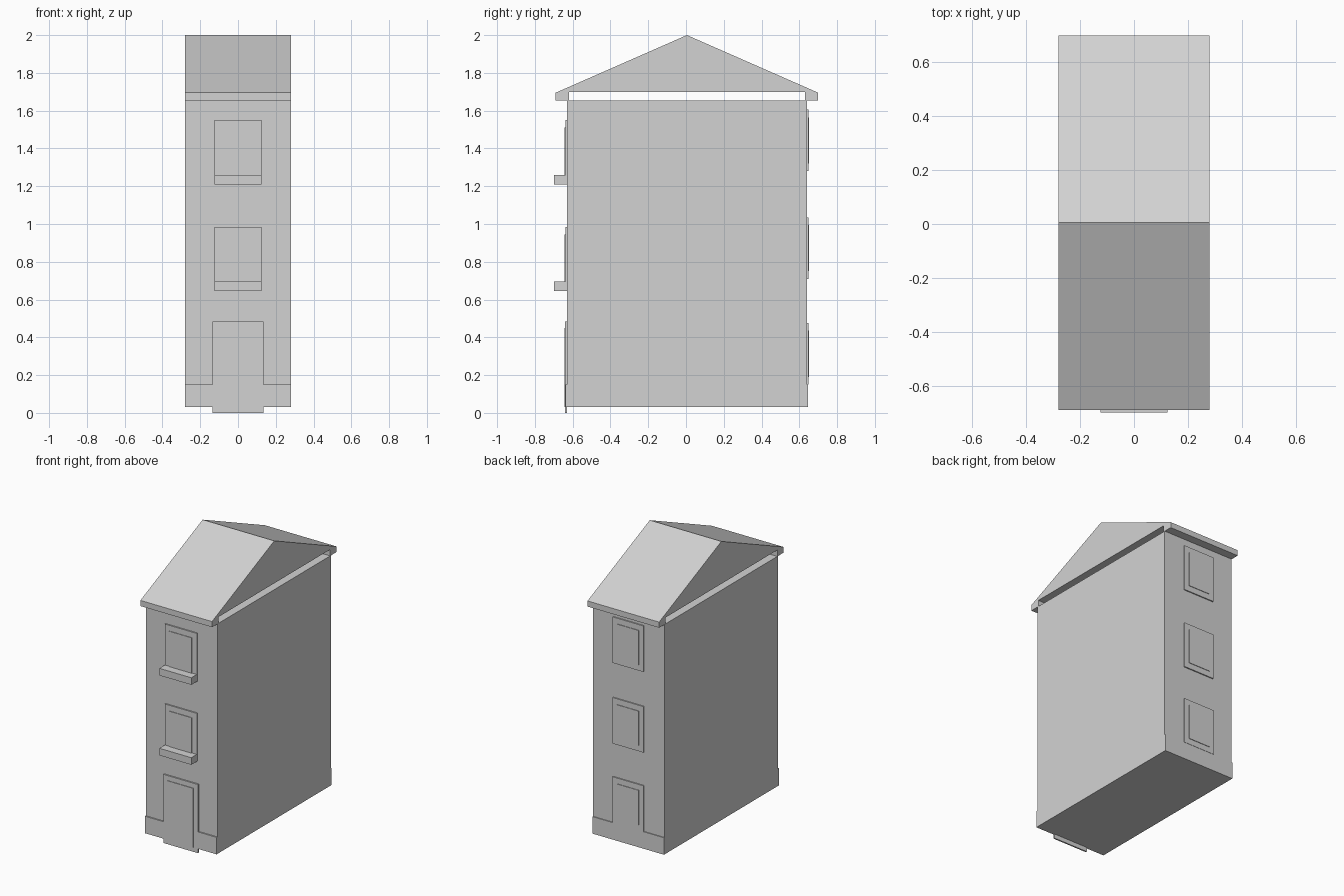
import bpy
import bmesh

cube = bpy.data.objects.get("Cube")
if cube:
    bpy.data.objects.remove(cube, do_unlink=True)

grey = bpy.data.materials.new("plain_grey")
grey.use_nodes = True
COLOUR = (0.65, 0.65, 0.65, 1)
grey.diffuse_color = COLOUR
grey.node_tree.nodes["Principled BSDF"].inputs["Base Color"].default_value = COLOUR


def extrude_profile(name, points, half_width):
    """Extrude a closed (y, z) outline along x, centred on x = 0."""
    bm = bmesh.new()
    face = bm.faces.new([bm.verts.new((-half_width, y, z)) for y, z in points])
    new = bmesh.ops.extrude_face_region(bm, geom=[face])["geom"]
    moved = [v for v in new if isinstance(v, bmesh.types.BMVert)]
    bmesh.ops.translate(bm, verts=moved, vec=(2 * half_width, 0, 0))
    bmesh.ops.recalc_face_normals(bm, faces=bm.faces)
    mesh = bpy.data.meshes.new(name)
    bm.to_mesh(mesh)
    bm.free()
    mesh.materials.append(grey)
    obj = bpy.data.objects.new(name, mesh)
    bpy.context.collection.objects.link(obj)
    return obj


def block(name, half_width, y0, y1, z0, z1):
    return extrude_profile(name, [(y0, z0), (y1, z0), (y1, z1), (y0, z1)], half_width)


HALF = 0.28
FRONT, BACK = -0.63, 0.64

# Walls with a slightly projecting plinth at both ends
extrude_profile("walls", [
    (FRONT - 0.009, 0.03), (BACK + 0.006, 0.03), (BACK + 0.006, 0.15), (BACK, 0.15),
    (BACK, 1.655), (FRONT, 1.655), (FRONT, 0.15), (FRONT - 0.009, 0.15)], HALF)

# Gabled roof with eaves hanging past the end walls and an open slot below
extrude_profile("roof", [
    (-0.69, 1.655), (-0.62, 1.655), (-0.62, 1.70), (0.63, 1.70), (0.63, 1.655),
    (0.70, 1.655), (0.70, 1.695), (0.005, 2.0), (-0.69, 1.695)], HALF)

# Front door reaching down to the ground
block("door_frame", 0.135, FRONT - 0.01, FRONT, 0, 0.485)
block("door_panel", 0.10, FRONT - 0.014, FRONT, 0.03, 0.45)

# Front windows standing on deep ledges
for floor, z in (("middle", 0.695), ("upper", 1.26)):
    block(f"{floor}_front_window_frame", 0.125, FRONT - 0.009, FRONT, z, z + 0.29)
    block(f"{floor}_front_window_pane", 0.088, FRONT - 0.013, FRONT, z, z + 0.25)
    block(f"{floor}_front_ledge", 0.125, -0.70, FRONT, z - 0.05, z)

# Back windows, one per floor
for floor, z in (("lower", 0.15), ("middle", 0.71), ("upper", 1.28)):
    block(f"{floor}_back_window_frame", 0.12, BACK, BACK + 0.008, z, z + 0.325)
    block(f"{floor}_back_window_pane", 0.085, BACK, BACK + 0.012, z + 0.04, z + 0.285)
